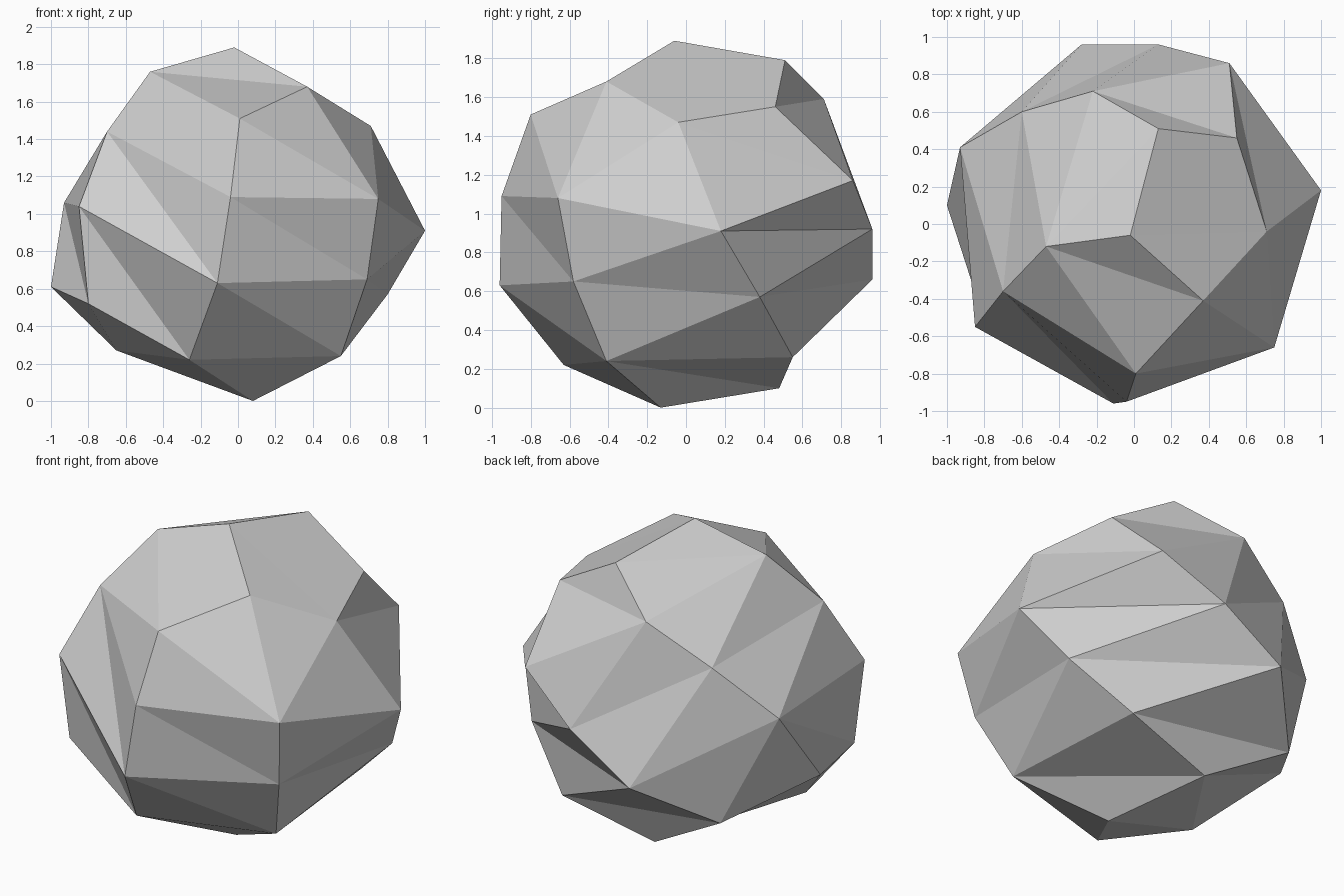
import bpy
import bmesh

default_cube = bpy.data.objects.get("Cube")
if default_cube:
    bpy.data.objects.remove(default_cube, do_unlink=True)


def make_material(name, value):
    material = bpy.data.materials.new(name)
    material.use_nodes = True
    colour = (value, value, value, 1.0)
    material.diffuse_color = colour
    shader = next(n for n in material.node_tree.nodes if n.type == "BSDF_PRINCIPLED")
    shader.inputs["Base Color"].default_value = colour
    shader.inputs["Roughness"].default_value = 0.9
    return material


# Corners of the stone, each known by one letter
corners = {
    # crown
    "A": (-.02, -.06, 1.89), "S": (.13, .51, 1.79), "B": (-.47, -.12, 1.76),
    "C": (.37, -.41, 1.68), "U": (-.22, .71, 1.59), "T": (.55, .46, 1.55),
    "E": (.01, -.8, 1.51), "D": (.71, -.04, 1.47), "F": (-.7, -.36, 1.44),
    "c": (-.6, .6, 1.36),
    # girth
    "V": (.51, .86, 1.17), "H": (-.04, -.95, 1.09), "G": (.75, -.66, 1.08),
    "J": (-.93, .41, 1.06), "I": (-.85, -.55, 1.04), "W": (.13, .96, .92),
    "K": (1, .18, .91), "X": (-.28, .96, .66), "M": (.69, -.58, .65),
    "L": (-.11, -.96, .63), "a": (-1, .1, .61), "Y": (.8, .38, .57),
    "N": (-.8, -.52, .52),
    # underside
    "d": (-.65, .59, .4), "O": (-.65, -.26, .27), "Z": (.47, .55, .26),
    "Q": (.55, -.41, .24), "P": (-.26, -.63, .22), "b": (-.12, .48, .1),
    "R": (.08, -.13, 0),
}

# Bands of triangles that wind around the stone
bands = [
    "TDVKWYXZdbaONPILFHE",  # long spiral from back to front
    "TVUWcXJda",            # back
    "NIJFcBUSTD",           # side to crown
    "SBACDGKMYQZb",         # crown down to the underside
    "FBECG",                # upper front
    "EGHMLQPROb",           # front down to the underside
    "aNJ", "ADS", "bQR",    # closing facets
]


def build_from_bands(name, points, strips, material):
    bm = bmesh.new()
    verts = {key: bm.verts.new(position) for key, position in points.items()}
    for strip in strips:
        for trio in zip(strip, strip[1:], strip[2:]):
            bm.faces.new([verts[key] for key in trio])
    bmesh.ops.recalc_face_normals(bm, faces=bm.faces)
    mesh = bpy.data.meshes.new(name)
    bm.to_mesh(mesh)
    bm.free()
    mesh.materials.append(material)
    obj = bpy.data.objects.new(name, mesh)
    bpy.context.collection.objects.link(obj)
    return obj


# Faceted boulder, flat shaded
build_from_bands("boulder", corners, bands, make_material("stone grey", 0.62))
